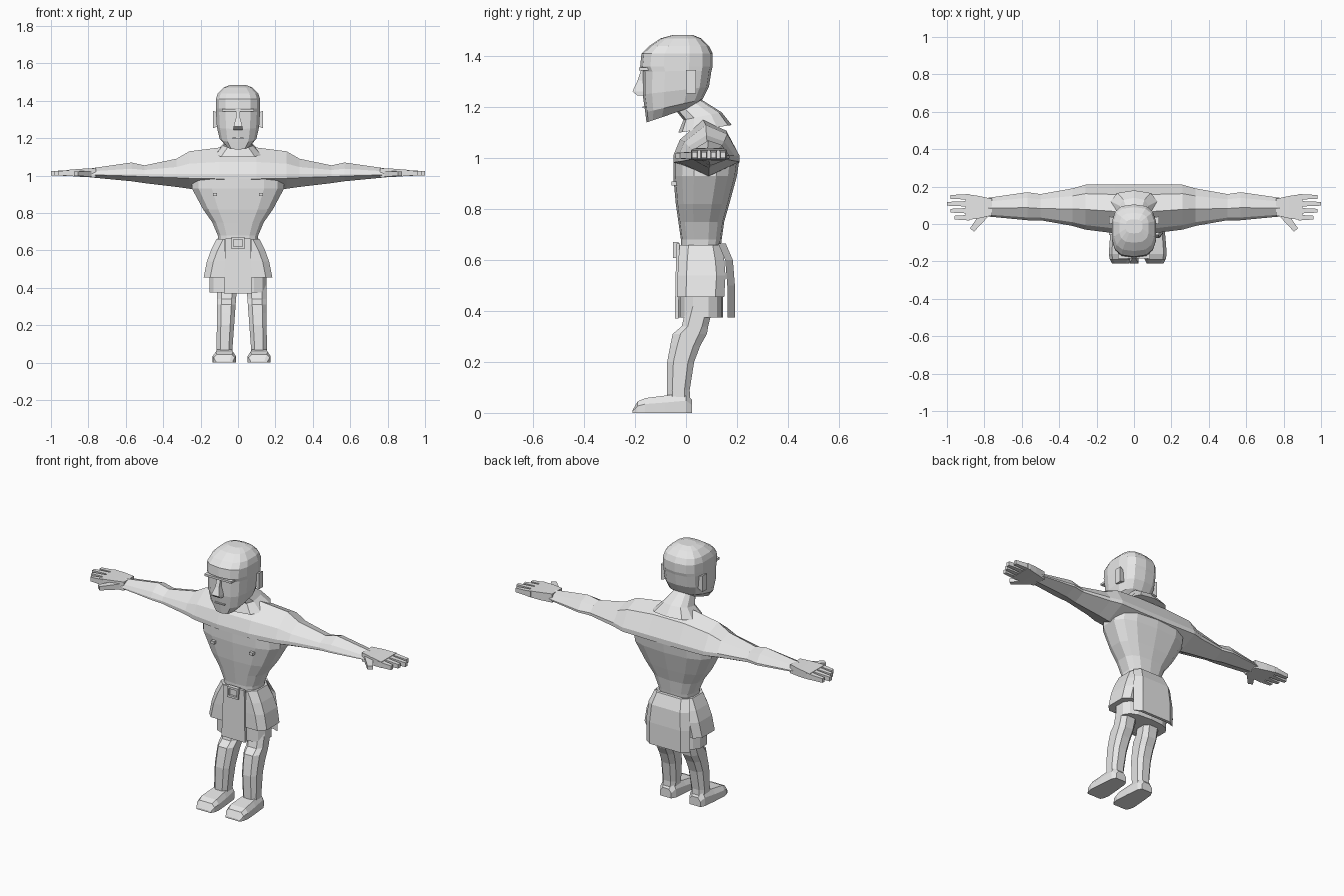
import bpy, bmesh, math
from mathutils import Vector

cube = bpy.data.objects.get("Cube")
if cube:
    bpy.data.objects.remove(cube, do_unlink=True)

colour = (0.8, 0.8, 0.8, 1)
grey = bpy.data.materials.new("plain_grey")
grey.use_nodes = True
grey.diffuse_color = colour
grey.node_tree.nodes["Principled BSDF"].inputs["Base Color"].default_value = colour

SIDES = (("left", 1), ("right", -1))
X, Y, Z = Vector((1, 0, 0)), Vector((0, 1, 0)), Vector((0, 0, 1))


def loft(name, rings, side=1, mirror_line=0):
    """Skin equal-length point rings, cap both ends, optionally mirror to the other side."""
    bm = bmesh.new()
    rows = [[bm.verts.new((mirror_line + side * (x - mirror_line), y, z)) for x, y, z in ring]
            for ring in rings]
    for lower, upper in zip(rows, rows[1:]):
        for i in range(len(lower)):
            bm.faces.new((lower[i - 1], lower[i], upper[i], upper[i - 1]))
    bm.faces.new(rows[0])
    bm.faces.new(rows[-1])
    bmesh.ops.recalc_face_normals(bm, faces=bm.faces)
    mesh = bpy.data.meshes.new(name)
    bm.to_mesh(mesh)
    bm.free()
    mesh.materials.append(grey)
    bpy.context.collection.objects.link(bpy.data.objects.new(name, mesh))


def oval(z, front, back, half_width, sides=14, tilt=0, centre=0):
    """Squarish horizontal ring whose rear can be raised by tilt."""
    ring = []
    for i in range(sides):
        angle = math.tau * (i + 0.5) / sides
        across, along = (math.copysign(abs(f(angle)) ** 0.7, f(angle))
                         for f in (math.cos, math.sin))
        depth = (along + 1) / 2
        ring.append((centre + half_width * across, front + (back - front) * depth,
                     z + tilt * depth))
    return ring


def four_corners(centre, a, b):
    """Ring of four points spanned by two half-axis vectors."""
    centre = Vector(centre)
    return [centre - a - b, centre + a - b, centre + a + b, centre - a + b]


def box(name, centre, width, depth, height, side=1):
    middle, half = Vector(centre), Z * height / 2
    loft(name, [four_corners(middle + end, X * width / 2, Y * depth / 2)
                for end in (-half, half)], side)


def slab_ring(z, front, back, half_width):
    return four_corners((0, (front + back) / 2, z), X * half_width, Y * (back - front) / 2)


# Torso
loft("torso", [oval(*ring) for ring in (
    (0.6, -0.02, 0.13, 0.1), (0.68, -0.02, 0.14, 0.11), (0.75, -0.03, 0.15, 0.14),
    (0.82, -0.04, 0.17, 0.19), (0.93, -0.05, 0.2, 0.25), (1, -0.05, 0.21, 0.25))])


# Shoulders and arms as one skin, with a ridge on top and a keel below
def arm_ring(x, front, back, rise, drop):
    ridge = 1.01
    depth = back - front
    return [(x, front, ridge), (x, front + depth * 0.1, ridge + rise * 0.45),
            (x, front + depth * 0.45, ridge + rise), (x, back - depth * 0.2, ridge + rise * 0.7),
            (x, back, ridge), (x, back, ridge - drop * 0.3),
            (x, front + depth / 2, ridge - drop), (x, front, ridge - drop * 0.3)]


arm = [(0.1, -0.05, 0.21, 0.14, 0.09), (0.26, -0.03, 0.21, 0.12, 0.08),
       (0.33, -0.01, 0.19, 0.08, 0.07), (0.5, 0.02, 0.16, 0.045, 0.05),
       (0.57, 0.02, 0.17, 0.06, 0.04), (0.78, 0.04, 0.14, 0.03, 0.02)]
loft("shoulders_and_arms", [arm_ring(-x, *size) for x, *size in reversed(arm)]
     + [arm_ring(*station) for station in arm])

for label, side in SIDES:
    # Hand
    loft(label + "_palm", [four_corners((x, 0.09, 1.015), Y * half, Z * thick) for x, half, thick in (
        (0.76, 0.045, 0.025), (0.83, 0.06, 0.022), (0.9, 0.07, 0.017))], side)
    for i in range(4):
        y = 0.034 + 0.037 * i
        tip = 1 - 0.02 * abs(i - 2)
        loft(f"{label}_finger_{i + 1}", [
            four_corners((0.88, y, 1.015), Y * 0.015, Z * 0.016),
            four_corners((tip, y, 1.012), Y * 0.01, Z * 0.012)], side)
    across = Vector((0.8, 0.6, 0))
    loft(label + "_thumb", [
        four_corners((0.8, 0.05, 1.01), across * 0.022, Z * 0.016),
        four_corners((0.866, -0.032, 1.01), across * 0.014, Z * 0.011)], side)
    # Chest and ear
    box(label + "_chest_point", (0.123, -0.045, 0.9), 0.022, 0.025, 0.016, side)
    loft(label + "_ear", [four_corners((x, 0.02, 1.3), Y * half, Z * half * 2.3)
                          for x, half in ((0.1, 0.015), (0.133, 0.02))], side)

# Neck
loft("neck", [oval(*ring, sides=10, tilt=0.03) for ring in (
    (1.1, -0.03, 0.18, 0.13), (1.15, -0.01, 0.14, 0.08),
    (1.2, -0.05, 0.06, 0.05), (1.24, -0.06, 0.05, 0.05))])

# Head, with the jaw line rising toward the back
loft("head", [oval(*ring, tilt=max(0, (1.35 - ring[0]) * 0.3)) for ring in (
    (1.14, -0.155, 0.03, 0.065), (1.18, -0.16, 0.065, 0.1), (1.25, -0.17, 0.09, 0.115),
    (1.34, -0.17, 0.1, 0.12), (1.36, -0.18, 0.105, 0.12), (1.41, -0.175, 0.105, 0.12),
    (1.44, -0.145, 0.09, 0.11), (1.47, -0.1, 0.06, 0.08), (1.484, -0.05, 0.025, 0.045))])
loft("nose", [slab_ring(z, tip, -0.15, half) for z, tip, half in (
    (1.245, -0.19, 0.024), (1.262, -0.21, 0.024), (1.305, -0.19, 0.012), (1.35, -0.175, 0.012))])
box("brow", (0, -0.165, 1.35), 0.17, 0.04, 0.012)
box("mouth", (0, -0.155, 1.2), 0.06, 0.03, 0.006)

# Shorts under the hanging panels
loft("shorts", [oval(*ring) for ring in (
    (0.375, -0.03, 0.146, 0.155), (0.46, -0.03, 0.146, 0.155), (0.66, -0.02, 0.138, 0.11))])


# Side panels with chamfered outer corners
def panel_ring(z, outer, front, back):
    inner, chamfer = 0.07, 0.035
    return [(inner, front, z), (outer - chamfer, front, z), (outer, front + chamfer, z),
            (outer, back - chamfer, z), (outer - chamfer, back, z), (inner, back, z)]


for label, side in SIDES:
    loft(label + "_side_panel", [panel_ring(*ring) for ring in (
        (0.455, 0.184, -0.035, 0.15), (0.54, 0.167, -0.033, 0.155),
        (0.6, 0.145, -0.03, 0.15), (0.66, 0.115, -0.025, 0.14))], side)
    box(label + "_buckle_post", (0.03, -0.04, 0.64), 0.01, 0.022, 0.06, side)

# Front apron and buckle
loft("front_apron", [slab_ring(z, front, front + 0.014, half) for z, front, half in (
    (0.37, -0.044, 0.075), (0.665, -0.038, 0.066))])
for label, z in (("lower", 0.615), ("upper", 0.665)):
    box(label + "_buckle_bar", (0, -0.04, z), 0.07, 0.022, 0.012)


# Back flap, wrapped slightly forward at its edges
def flap_ring(z, back, half):
    inset, edge, inside = half * 0.7, back - 0.03, back - 0.018
    return [(-half, edge, z), (-inset, back, z), (inset, back, z),
            (half, edge, z), (inset, inside, z), (-inset, inside, z)]


loft("back_flap", [flap_ring(*ring) for ring in (
    (0.375, 0.192, 0.14), (0.5, 0.192, 0.14), (0.6, 0.184, 0.13), (0.665, 0.156, 0.11))])


# Legs and feet, mirrored about a line slightly off centre
def foot_ring(y, half, top):
    centre, bevel = 0.113, 0.016
    return [(centre - half, y, 0), (centre + half, y, 0), (centre + half, y, top * 0.6),
            (centre + half - bevel, y, top), (centre - half + bevel, y, top),
            (centre - half, y, top * 0.6)]


stance = 0.02
for label, side in SIDES:
    loft(label + "_leg", [oval(z, front, back, 0.042 + z * 0.035, 8, centre=0.115 - z * 0.04)
                          for z, front, back in (
        (0.42, 0, 0.11), (0.34, -0.02, 0.09), (0.31, -0.056, 0.086), (0.265, -0.065, 0.06),
        (0.2, -0.077, 0.035), (0.09, -0.077, 0.017), (0.03, -0.077, 0.02))], side, stance)
    loft(label + "_foot", [foot_ring(*ring) for ring in (
        (0.024, 0.035, 0.05), (0, 0.048, 0.08), (-0.08, 0.056, 0.068),
        (-0.16, 0.062, 0.058), (-0.19, 0.056, 0.045), (-0.21, 0.045, 0.01))], side, stance)
